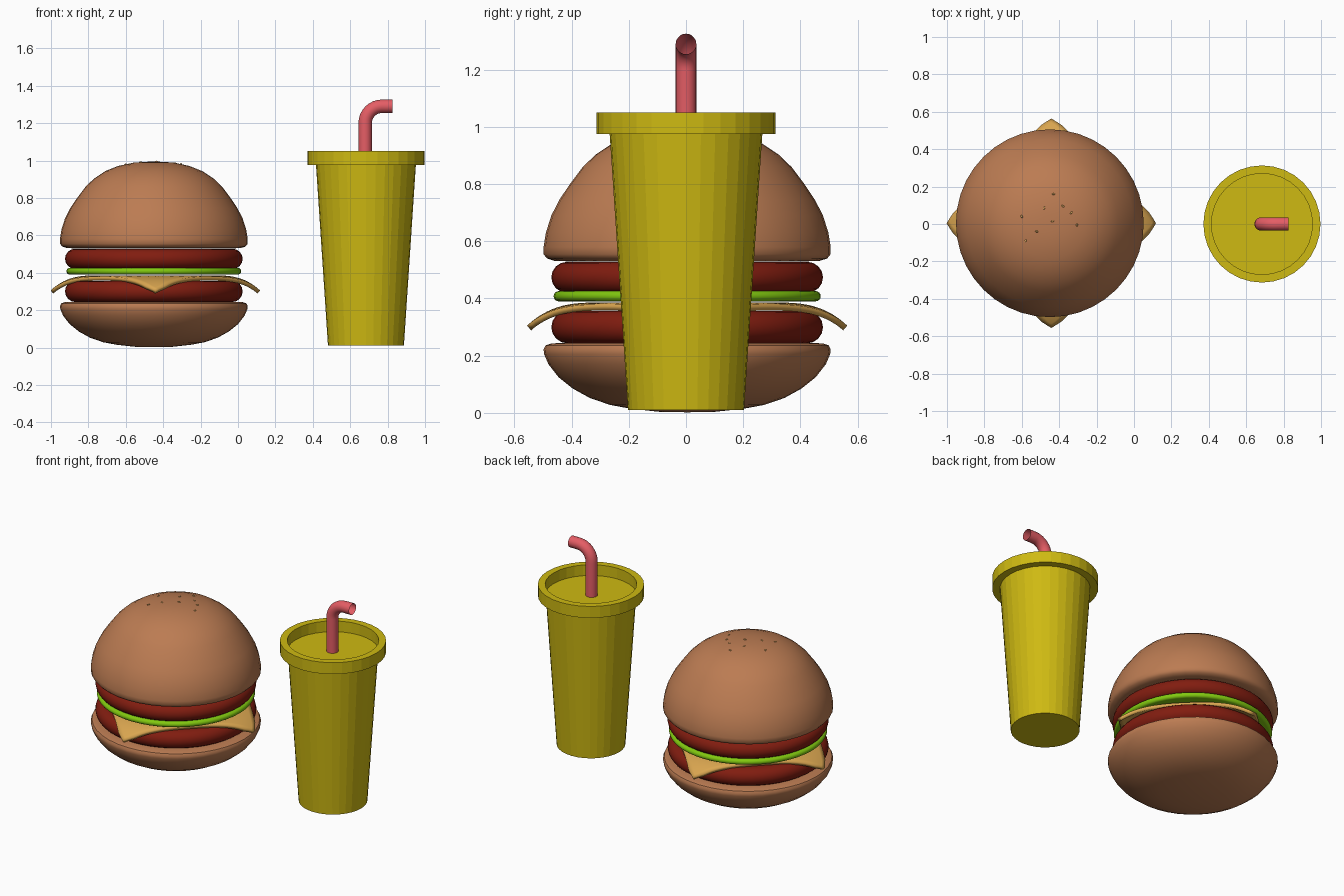
import bpy, bmesh, math
from mathutils import Vector

if "Cube" in bpy.data.objects:
    bpy.data.objects.remove(bpy.data.objects["Cube"])

BX, BY = -0.45, 0.004      # burger axis
CX = 0.684                 # cup axis


def material(name, rgb):
    m = bpy.data.materials.new(name)
    m.diffuse_color = (*rgb, 1)
    m.use_nodes = True
    m.node_tree.nodes["Principled BSDF"].inputs["Base Color"].default_value = m.diffuse_color
    return m


BUN = material("bun_brown", (0.50, 0.20, 0.085))
MEAT = material("patty_red", (0.22, 0.012, 0.005))
GREEN = material("lettuce_green", (0.22, 0.58, 0.005))
CHEESE = material("cheese_yellow", (0.70, 0.38, 0.08))
YELLOW = material("cup_yellow", (0.62, 0.49, 0.006))
RED = material("straw_red", (0.78, 0.11, 0.13))
SEED = material("seed_tan", (0.75, 0.42, 0.12))


def finish(name, bm, mat, smooth):
    mesh = bpy.data.meshes.new(name)
    bm.to_mesh(mesh)
    bm.free()
    ob = bpy.data.objects.new(name, mesh)
    bpy.context.collection.objects.link(ob)
    mesh.materials.append(mat)
    if smooth:
        bpy.ops.object.select_all(action='DESELECT')
        ob.select_set(True)
        bpy.context.view_layer.objects.active = ob
        bpy.ops.object.shade_smooth_by_angle(angle=math.radians(40))
    return ob


def lathe(name, profile, centre, mat, sides=32, smooth=True):
    """Spin an (r, z) profile about a vertical axis."""
    bm = bmesh.new()
    vs = [bm.verts.new((r, 0, z)) for r, z in profile]
    es = [bm.edges.new(pair) for pair in zip(vs, vs[1:])]
    bmesh.ops.spin(bm, geom=vs + es, cent=(0, 0, 0), axis=(0, 0, 1),
                   angle=math.tau, steps=sides)
    bmesh.ops.remove_doubles(bm, verts=bm.verts, dist=1e-4)
    bmesh.ops.recalc_face_normals(bm, faces=bm.faces)
    bmesh.ops.translate(bm, verts=bm.verts, vec=(*centre, 0))
    return finish(name, bm, mat, smooth)


def disc(name, radius, z0, z1, mat):
    """Flat round slab with a fully rounded rim."""
    h = (z1 - z0) / 2
    rim = [(radius - h + h * math.cos(a), z0 + h + h * math.sin(a))
           for a in (math.pi * (i / 8 - 0.5) for i in range(9))]
    return lathe(name, [(0, z0)] + rim + [(0, z1)], (BX, BY), mat, 48)


# Buns
lathe("bottom_bun", [(0, 0.002), (0.10, 0.004), (0.20, 0.015), (0.27, 0.028),
                     (0.34, 0.052), (0.40, 0.085), (0.45, 0.125), (0.485, 0.17),
                     (0.50, 0.205), (0.502, 0.222), (0.495, 0.236), (0.475, 0.243),
                     (0.42, 0.245), (0, 0.245)], (BX, BY), BUN, 40)
lathe("top_bun", [(0, 0.53), (0.42, 0.53), (0.465, 0.532), (0.49, 0.54),
                  (0.502, 0.555), (0.502, 0.58), (0.494, 0.63), (0.475, 0.69),
                  (0.447, 0.745), (0.41, 0.80), (0.365, 0.86), (0.32, 0.903),
                  (0.26, 0.943), (0.19, 0.971), (0.11, 0.988), (0.05, 0.993),
                  (0, 0.994)], (BX, BY), BUN, 40)

# Fillings
disc("lower_patty", 0.475, 0.243, 0.357, MEAT)
disc("upper_patty", 0.475, 0.42, 0.528, MEAT)
disc("lettuce", 0.467, 0.39, 0.426, GREEN)

# Cheese slice: square turned 45 degrees with drooping rounded corners
bm = bmesh.new()
bmesh.ops.create_grid(bm, x_segments=32, y_segments=32, size=0.41)
for v in bm.verts:
    x, y = (v.co.x - v.co.y) * math.sqrt(0.5), (v.co.x + v.co.y) * math.sqrt(0.5)
    r = math.hypot(x, y)
    k = (0.53 + (r - 0.53) * 0.6) / r if r > 0.53 else 1
    r *= k
    v.co = (x * k - 0.442, y * k + BY, 0.386 - 4.6 * max(0, r - 0.3) ** 3)
cheese = finish("cheese_slice", bm, CHEESE, True)
mod = cheese.modifiers.new("thickness", 'SOLIDIFY')
mod.thickness = 0.022
mod.offset = -1

# Sesame seeds on the crown
bm = bmesh.new()
for i, (x, y) in enumerate([(-0.43, 0.16), (-0.48, 0.085), (-0.38, 0.095),
                            (-0.335, 0.06), (-0.60, 0.04), (-0.435, 0.015),
                            (-0.305, -0.005), (-0.52, -0.04), (-0.58, -0.09)]):
    r2 = (x - BX) ** 2 + (y - BY) ** 2
    new = bmesh.ops.create_icosphere(bm, subdivisions=2, radius=1)["verts"]
    a = i * 1.3
    for v in new:
        p = Vector((v.co.x * 0.009, v.co.y * 0.005, v.co.z * 0.005))
        v.co = (x + p.x * math.cos(a) - p.y * math.sin(a),
                y + p.x * math.sin(a) + p.y * math.cos(a),
                0.994 - 0.62 * r2 + p.z)
finish("sesame_seeds", bm, SEED, True)

# Cup and recessed lid, faceted
lathe("cup", [(0, 0.01), (0.203, 0.01), (0.267, 0.976), (0, 0.976)],
      (CX, 0), YELLOW, 32, False)
lathe("lid", [(0, 0.98), (0.27, 0.98), (0.27, 1.05), (0.313, 1.05),
              (0.313, 0.975), (0.262, 0.975)], (CX, 0), YELLOW, 32, False)

# Bent straw, an open tube swept along its path
R, BEND, SIDES = 0.036, 0.09, 20
path = [(0.68, 0.96, 0), (0.68, 1.2, 0)]
for i in range(1, 9):
    t = math.pi / 2 * i / 8
    path.append((0.68 + BEND * (1 - math.cos(t)), 1.2 + BEND * math.sin(t), t))
path.append((0.825, 1.2 + BEND, math.pi / 2))
bm = bmesh.new()
rings = []
for x, z, t in path:
    ring = []
    for j in range(SIDES):
        a = math.tau * j / SIDES
        u = R * math.cos(a)
        ring.append(bm.verts.new((x + u * math.cos(t), R * math.sin(a),
                                  z - u * math.sin(t))))
    rings.append(ring)
for lo, hi in zip(rings, rings[1:]):
    for j in range(SIDES):
        n = (j + 1) % SIDES
        bm.faces.new((lo[j], lo[n], hi[n], hi[j]))
finish("straw", bm, RED, True)
